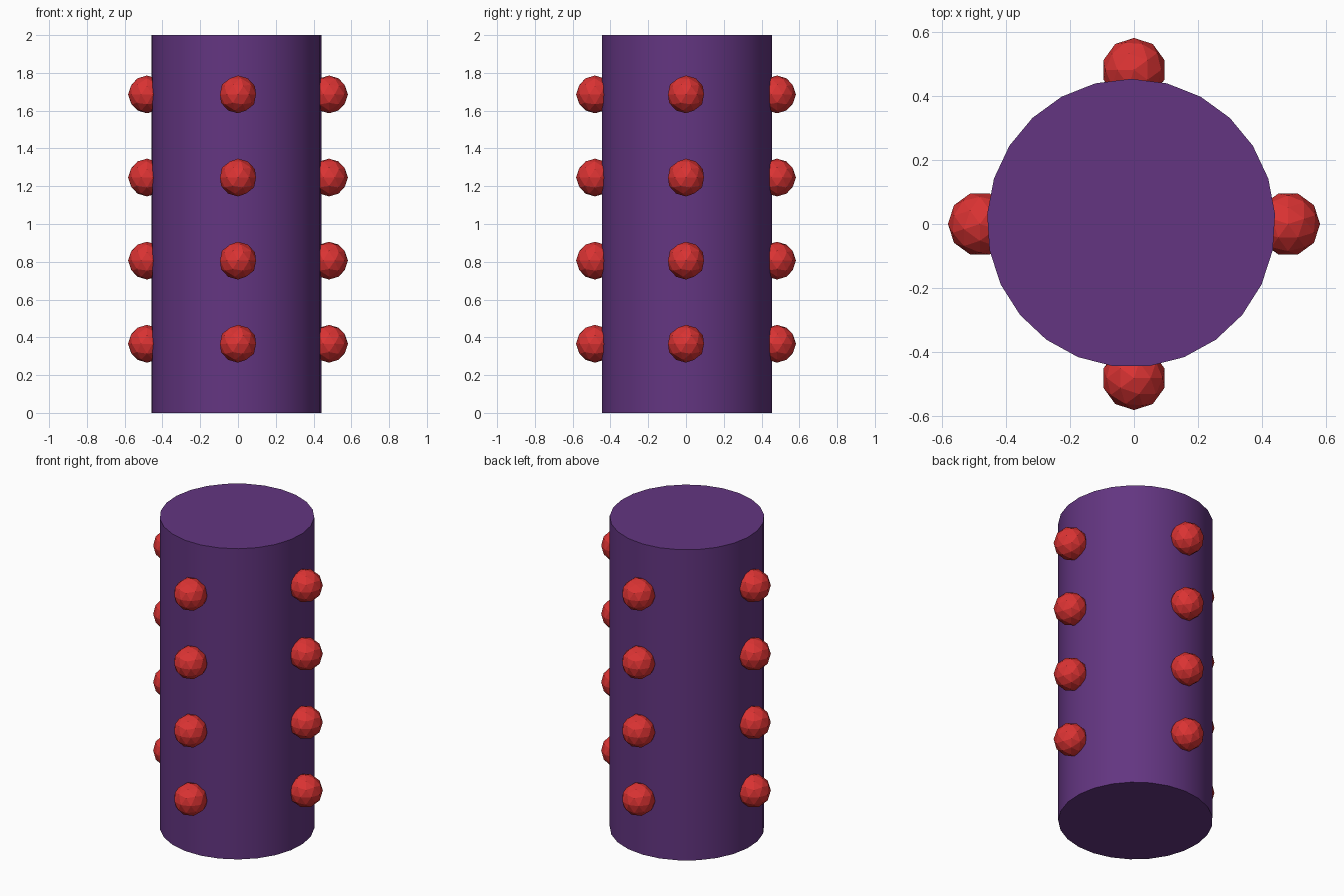
import bpy
from math import radians, cos, sin

if "Cube" in bpy.data.objects:
    bpy.data.objects.remove(bpy.data.objects["Cube"])


def make_material(name, color):
    mat = bpy.data.materials.new(name)
    mat.diffuse_color = color
    mat.use_nodes = True
    mat.node_tree.nodes["Principled BSDF"].inputs["Base Color"].default_value = mat.diffuse_color
    return mat


purple = make_material("purple", (0.125, 0.036, 0.22, 1))
red = make_material("red", (0.71, 0.033, 0.033, 1))

# Column: 25-sided, smooth side with sharp rims, very slightly off centre
bpy.ops.mesh.primitive_cylinder_add(vertices=25, radius=0.451, depth=2,
                                    location=(-0.009, 0.003, 1))
column = bpy.context.object
column.name = "column"
column.data.materials.append(purple)
bpy.ops.object.shade_smooth_by_angle(angle=radians(30))

# Studs: four rows of four faceted balls, each turned to face outwards
for row in range(4):
    for side in range(4):
        a = radians(90 * side)
        bpy.ops.mesh.primitive_ico_sphere_add(
            subdivisions=2, radius=0.1,
            location=(0.482 * cos(a), 0.482 * sin(a), 0.366 + 0.44 * row),
            rotation=(0, 0, a + radians(90)))
        stud = bpy.context.object
        stud.name = f"stud_{row + 1}_{side + 1}"
        stud.data.materials.append(red)
